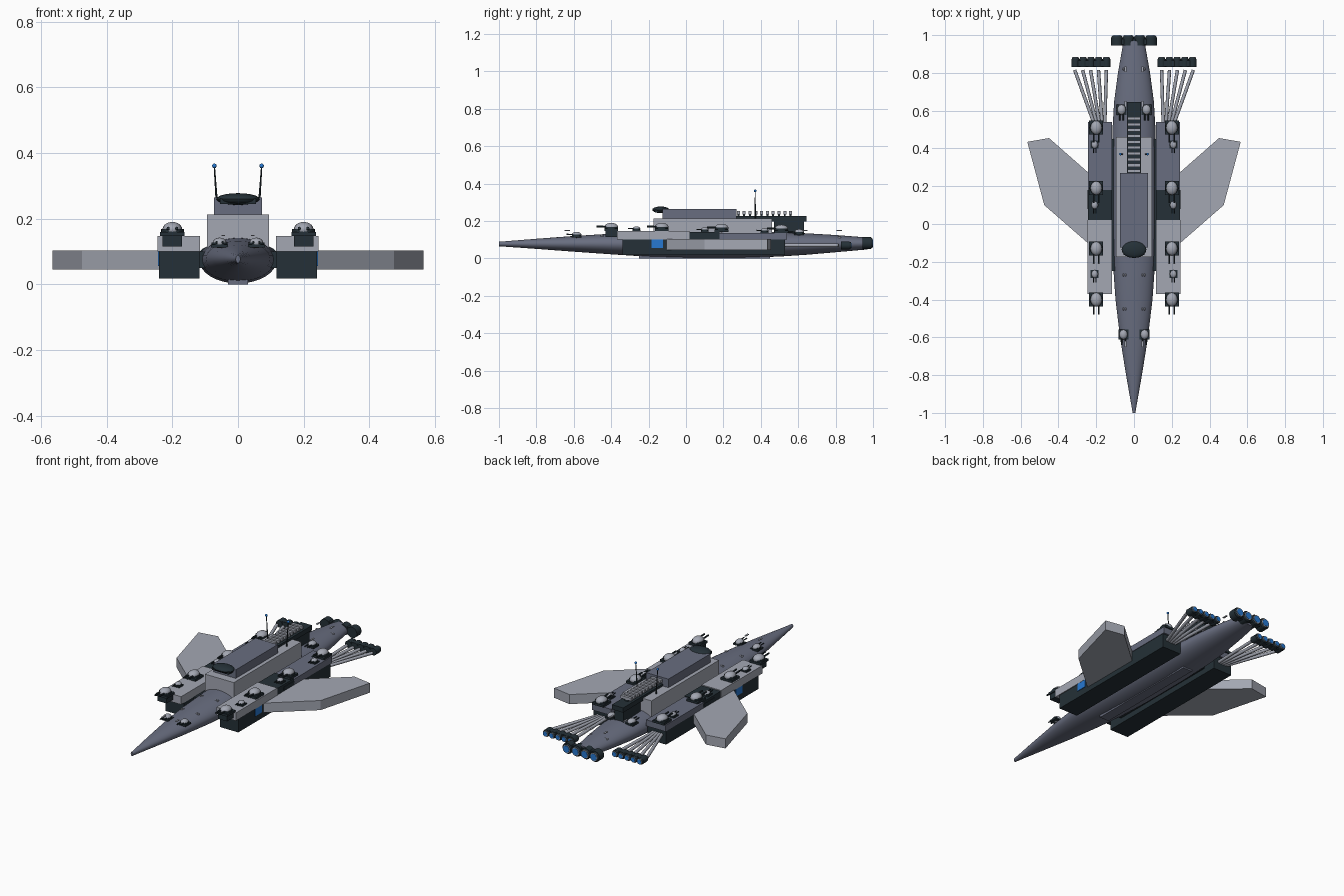
import bpy, bmesh, math
from mathutils import Vector, Matrix

if "Cube" in bpy.data.objects:
    bpy.data.objects.remove(bpy.data.objects["Cube"])


def material(name, rgb):
    m = bpy.data.materials.new(name)
    m.use_nodes = True
    m.diffuse_color = (*rgb, 1)
    m.node_tree.nodes["Principled BSDF"].inputs["Base Color"].default_value = (*rgb, 1)
    return m


HULL = material("slate hull", (0.14, 0.155, 0.215))
LIGHT = material("light grey plating", (0.37, 0.39, 0.45))
DARK = material("dark gunmetal", (0.018, 0.03, 0.038))
BLUE = material("blue glow", (0.02, 0.19, 0.64))
SIDES = ((1, "left"), (-1, "right"))


def finish(name, bm, mat, smooth=False):
    bmesh.ops.recalc_face_normals(bm, faces=bm.faces)
    me = bpy.data.meshes.new(name)
    bm.to_mesh(me)
    bm.free()
    me.materials.append(mat)
    ob = bpy.data.objects.new(name, me)
    bpy.context.collection.objects.link(ob)
    if smooth:
        bpy.ops.object.select_all(action='DESELECT')
        ob.select_set(True)
        bpy.context.view_layer.objects.active = ob
        bpy.ops.object.shade_smooth_by_angle(angle=math.radians(40))
    return ob


def box(name, x, y, z, mat):
    """Box from (low, high) ranges on each axis."""
    bm = bmesh.new()
    bmesh.ops.create_cube(bm, size=1)
    for v in bm.verts:
        v.co = [(a + b) / 2 + c * (b - a) for (a, b), c in zip((x, y, z), v.co)]
    return finish(name, bm, mat)


def rod(name, a, b, r, mat, r2=None, sides=12):
    """Cylinder or cone between two points."""
    a, b = Vector(a), Vector(b)
    bm = bmesh.new()
    rot = (b - a).to_track_quat('Z', 'Y').to_matrix().to_4x4()
    bmesh.ops.create_cone(bm, cap_ends=True, segments=sides, radius1=r,
                          radius2=r if r2 is None else r2, depth=(b - a).length,
                          matrix=Matrix.Translation((a + b) / 2) @ rot)
    return finish(name, bm, mat, True)


def ball(name, centre, scale, mat):
    bm = bmesh.new()
    bmesh.ops.create_uvsphere(bm, u_segments=16, v_segments=10, radius=1)
    for v in bm.verts:
        v.co = [c + s * k for c, s, k in zip(centre, scale, v.co)]
    return finish(name, bm, mat, True)


def side_range(s, a, b):
    return tuple(sorted((s * a, s * b)))


# Spindle hull: stations of y, half width, half height, centre height
stations = [(-1, .007, .012, .077), (-.8, .042, .027, .078), (-.6, .074, .042, .078),
            (-.4, .098, .055, .077), (-.2, .112, .066, .075), (0, .118, .071, .074),
            (.3, .118, .071, .074), (.5, .114, .065, .075), (.65, .105, .057, .077),
            (.8, .085, .046, .079), (.97, .055, .032, .08)]
bm = bmesh.new()
rings = []
for y, w, h, zc in stations:
    rings.append([bm.verts.new((w * math.cos(t), y, zc + h * math.sin(t)))
                  for t in (math.tau * i / 32 for i in range(32))])
for p, q in zip(rings, rings[1:]):
    for i in range(32):
        j = (i + 1) % 32
        bm.faces.new((p[i], p[j], q[j], q[i]))
bm.faces.new(rings[0])
bm.faces.new(rings[-1])
finish("hull", bm, HULL, True)
box("keel", (-.03, .03), (-.25, .45), (0, .02), HULL)

# Bridge superstructure
box("bridge_base", (-.095, .095), (-.175, .46), (.08, .213), LIGHT)
box("bridge_upper", (-.073, .073), (-.125, .27), (.213, .264), HULL)
ball("bridge_canopy", (0, -.135, .26), (.066, .045, .018), DARK)
box("canopy_seat", (-.055, .055), (-.165, -.12), (.245, .262), DARK)

# Aft gantry with rungs
box("gantry_deck", (-.037, .037), (.27, .645), (.198, .226), DARK)
box("gantry_post", (-.03, .03), (.47, .63), (.12, .2), DARK)
for i in range(10):
    y = .28 + i * .031
    box("gantry_rung", (-.035, .035), (y - .008, y + .008), (.236, .253), LIGHT)
    box("rung_foot", (-.012, .012), (y - .005, y + .005), (.225, .237), DARK)


def turret(name, x, y, z, size):
    """Square mount, flattened dome and twin barrels pointing forward."""
    box(name + "_mount", (x - size, x + size), (y - size, y + size), (z, z + size * .35), DARK)
    rod(name + "_ring", (x, y, z + size * .3), (x, y, z + size * .6), size * .95, DARK, sides=16)
    ball(name + "_dome", (x, y, z + size * .55), (size * .82, size * 1.0, size * .62), LIGHT)
    for dx in (-.35, .35):
        bx = x + dx * size
        rod(name + "_barrel", (bx, y - size * .6, z + size * .6),
            (bx, y - size * 2.1, z + size * .65), size * .13, DARK, sides=8)


def thruster(name, x, y0, y1, z, r):
    """Dark drum with a stepped nozzle and a glowing core facing aft."""
    rod(name + "_drum", (x, y0, z), (x, y1 - .012, z), r, DARK, sides=20)
    rod(name + "_lip", (x, y1 - .012, z), (x, y1 - .004, z), r * .93, DARK, r * .8, 20)
    rod(name + "_rim", (x, y1 - .006, z), (x, y1 - .002, z), r * .76, LIGHT, sides=20)
    rod(name + "_core", (x, y1 - .005, z), (x, y1, z), r * .62, BLUE, sides=20)


# Main thruster row
for i in range(4):
    thruster("main_thruster", (i - 1.5) * .06, .945, 1, .082, .032)
box("main_thruster_bar", (-.09, .09), (.95, .98), (.06, .104), DARK)

wing_outline = [(.2, .235), (.245, .275), (.45, .455), (.565, .435), (.475, .1),
                (.24, -.105), (.2, -.105)]
for s, side in SIDES:
    # Side pods with stepped deck plating
    box(side + "_pod", side_range(s, .118, .24), (-.34, .53), (.018, .104), DARK)
    box(side + "_pod_inner_strut", side_range(s, .08, .13), (-.25, .45), (.05, .1), DARK)
    box(side + "_fore_deck", side_range(s, .116, .245), (-.37, .02), (.1, .147), LIGHT)
    box(side + "_fore_lip", side_range(s, .17, .23), (-.43, -.36), (.115, .147), DARK)
    box(side + "_mid_deck", side_range(s, .116, .243), (.02, .18), (.1, .142), DARK)
    box(side + "_aft_deck", side_range(s, .116, .243), (.18, .54), (.1, .137), HULL)
    box(side + "_blue_panel", side_range(s, .236, .244), (-.185, -.122), (.056, .1), BLUE)
    box(side + "_vent", side_range(s, .24, .246), (.08, .18), (.112, .128), DARK)

    # Swept wing slab
    bm = bmesh.new()
    base = bm.faces.new([bm.verts.new((s * x, y, .046)) for x, y in wing_outline])
    ext = bmesh.ops.extrude_face_region(bm, geom=[base])
    for v in ext["geom"]:
        if isinstance(v, bmesh.types.BMVert):
            v.co.z = .103
    finish(side + "_wing", bm, LIGHT)

    # Fanned exhaust pipes feeding the outboard thrusters
    for i in range(5):
        x = s * (.146 + i * .041)
        rod(side + "_exhaust_pipe", (s * (.155 + i * .013), .52, .07),
            (s * (.146 + i * .042), .815, .07), .009, LIGHT)
        thruster(side + "_thruster", x, .83, .885, .07, .021)
    box(side + "_thruster_bar", side_range(s, .146, .31), (.835, .865), (.053, .087), DARK)

    # Gun turrets along the pods and on the hull
    for y, z in ((.51, .137), (.19, .142), (-.13, .147), (-.4, .147)):
        turret(side + "_large_turret", s * .2, y, z, .037)
    for y, z in ((.42, .137), (.1, .142), (-.265, .147)):
        turret(side + "_small_turret", s * .208, y, z, .021)
    turret(side + "_bow_turret", s * .056, -.585, .112, .026)
    turret(side + "_stern_turret", s * .066, .605, .125, .027)

    # Hull studs, sensor plates and antenna
    for y, z in ((-.45, .12), (-.27, .13), (.82, .112)):
        for dx in (-.006, .006):
            ball(side + "_hull_stud", (s * .05 + dx, y, z), (.004, .008, .006), LIGHT)
    for y in (-.635, .635, .82):
        box(side + "_sensor_plate", side_range(s, .04, .05), (y - .015, y + .015),
            (.147, .151), LIGHT)
    rod(side + "_antenna", (s * .062, .37, .21), (s * .072, .37, .358), .004, DARK, .002, 8)
    ball(side + "_antenna_tip", (s * .072, .37, .361), (.007, .007, .007), BLUE)
